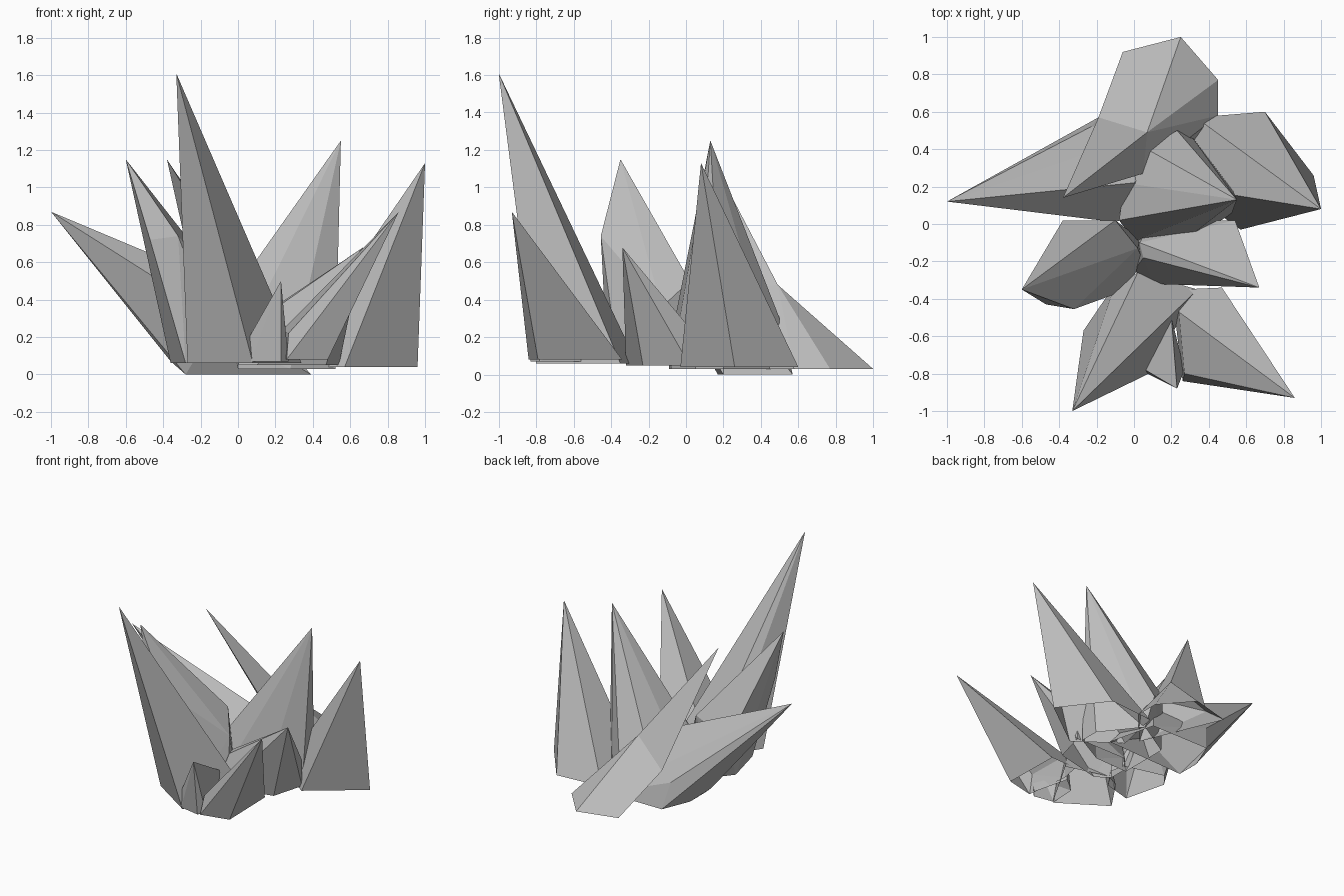
import bpy
import bmesh

default_cube = bpy.data.objects.get("Cube")
if default_cube:
    bpy.data.objects.remove(default_cube, do_unlink=True)

# One plain stone colour for every shard
stone = bpy.data.materials.new("grey_stone")
stone.use_nodes = True
stone.diffuse_color = (0.5, 0.5, 0.5, 1)
shader = stone.node_tree.nodes["Principled BSDF"]
shader.inputs["Base Color"].default_value = stone.diffuse_color
shader.inputs["Roughness"].default_value = 0.9


def shard(name, tip, floor, outline, shoulders=()):
    """Hollow faceted spike: open outline at floor height, optional shoulder corners, one tip."""
    bm = bmesh.new()
    corners = [(x, y, floor) for x, y in outline] + list(shoulders) + [tip]
    for corner in corners:
        bm.verts.new(corner)
    result = bmesh.ops.convex_hull(bm, input=bm.verts[:])
    unused = {item for item in result["geom_interior"] + result["geom_unused"]
              if isinstance(item, bmesh.types.BMVert)}
    bmesh.ops.delete(bm, geom=list(unused), context='VERTS')
    bmesh.ops.recalc_face_normals(bm, faces=bm.faces[:])
    # Shards are hollow, so level faces are left open
    level = [face for face in bm.faces if abs(face.normal.z) > 0.999]
    bmesh.ops.delete(bm, geom=level, context='FACES')
    bmesh.ops.dissolve_limit(bm, angle_limit=0.02, verts=bm.verts[:], edges=bm.edges[:])
    mesh = bpy.data.meshes.new(name)
    bm.to_mesh(mesh)
    bm.free()
    mesh.materials.append(stone)
    shard_object = bpy.data.objects.new(name, mesh)
    bpy.context.collection.objects.link(shard_object)


# Front row: tall leaning shard, small splinter and wide outward shard
shard("front_tall_shard", (-.33, -1, 1.61), .06,
      [(-.27, -.57), (.08, -.8), (.34, -.35), (.02, -.26), (-.1, -.32)])
shard("front_splinter", (.23, -.88, .5), .07,
      [(.07, -.8), (.23, -.83), (.27, -.78), (.2, -.5), (.08, -.6)],
      [(.06, -.78, .2), (.2, -.5, .28)])
shard("front_left_shard", (.86, -.93, .87), .08,
      [(.48, -.79), (.47, -.34), (.25, -.35), (.22, -.5), (.26, -.84)],
      [(.27, -.8, .22), (.24, -.47, .24)])

# Middle row: blunt crystal on one side, low and tall shards on the other
shard("middle_right_shard", (-.6, -.35, 1.15), .06,
      [(-.36, -.1), (-.28, 0), (.03, -.08), (.05, -.2), (-.06, -.36), (-.28, -.42)],
      [(-.47, -.43, .72), (-.32, -.455, .74), (-.38, .02, .38), (-.1, .02, .5),
       (.02, -.13, .36)])
shard("middle_left_low_shard", (.67, -.34, .68), .05,
      [(.47, -.23), (.54, .02), (.1, .02), (0, -.1), (0, -.25), (.1, -.32)],
      [(.54, .02, .25), (.05, -.18, .25), (.03, -.1, .25)])
shard("middle_tall_shard", (.55, .13, 1.25), .03,
      [(0, -.09), (.28, -.08), (.52, .05), (.52, .2), (.3, .48), (0, .3)],
      [(-.08, .02, .36), (-.05, .22, .36), (.23, .5, .3), (.07, .4, .4), (0, -.09, .14)])

# Outer side shards
shard("outer_left_shard", (1, .08, 1.13), .04,
      [(.57, -.03), (.96, .26), (.7, .6), (.33, .57), (.25, .2)])
shard("outer_right_shard", (-1, .12, .87), 0,
      [(-.28, .17), (-.28, .35), (-.19, .57), (.3, .57), (.39, .2)],
      [(-.36, .2, .07), (-.23, .52, .2), (0, .22, .45), (-.1, .01, .3)])

# Rear shard: slanted tip over a root that flares outward from a shared waist
waist = [(-.19, .57, .3), (.07, .49, .48), (.05, .27, .45)]
shard("rear_shard_tip", (-.38, .14, 1.15), 0, [], waist)
shard("rear_shard_root", waist[0], .03,
      [(-.06, .92), (.25, 1), (.45, .77), (.45, .58), (.2, .3)], waist[1:])
